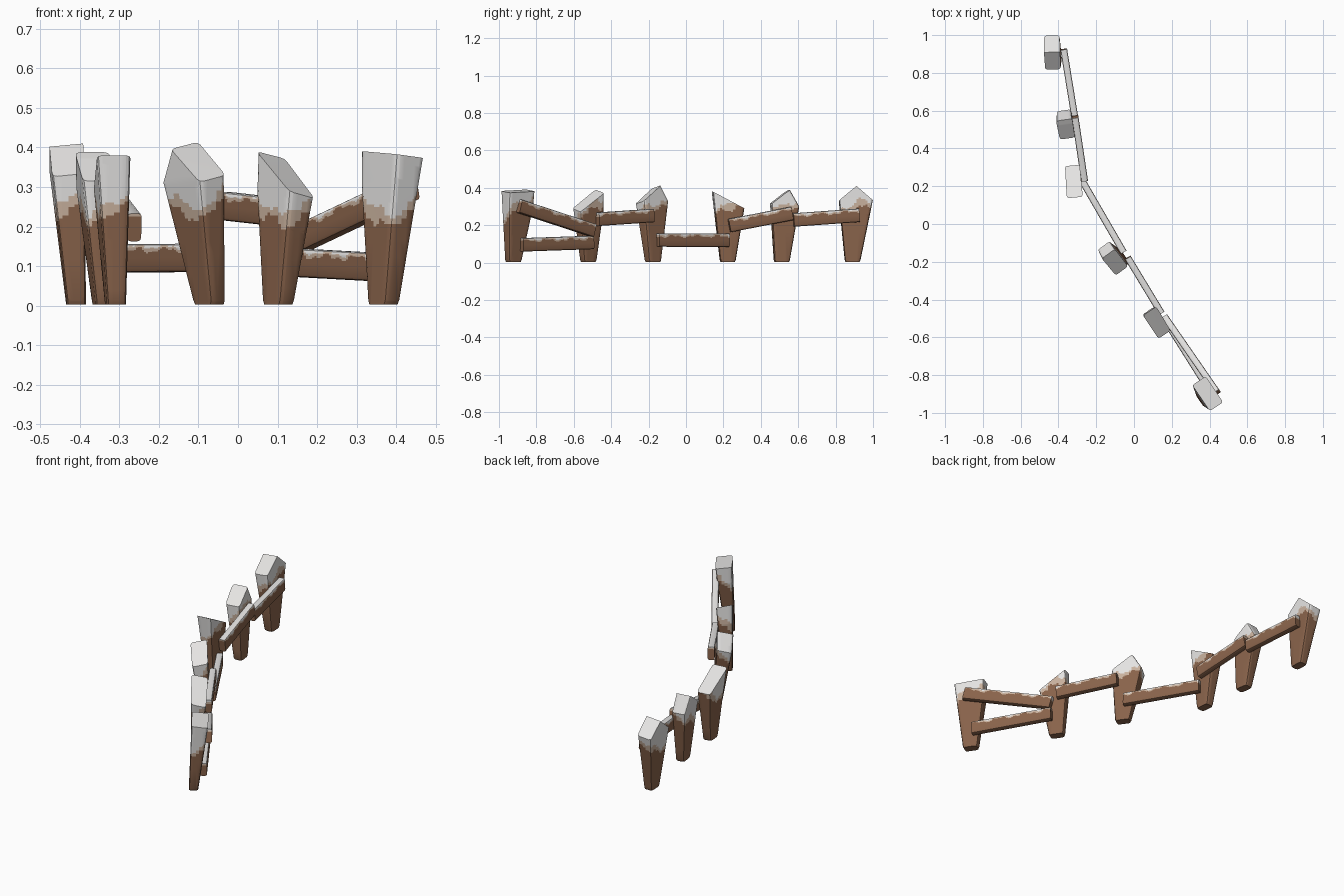
import bpy, bmesh, math
from mathutils import Matrix, Vector

if "Cube" in bpy.data.objects:
    bpy.data.objects.remove(bpy.data.objects["Cube"])


def mat(name, rgb):
    m = bpy.data.materials.new(name)
    m.diffuse_color = (*rgb, 1)
    m.use_nodes = True
    m.node_tree.nodes["Principled BSDF"].inputs["Base Color"].default_value = m.diffuse_color
    return m


MATS = [mat("brown_wood", (0.25, 0.125, 0.07)),
        mat("frosted_wood", (0.58, 0.44, 0.34)),
        mat("snow_white", (0.78, 0.77, 0.76))]


def slices(bm, axis, lo, hi, step):
    """Cut the mesh by evenly spaced planes, so the snow line can be painted by face."""
    no = Vector((0, 0, 0))
    no[axis] = 1
    for i in range(int((hi - lo) / step) + 1):
        geom = bm.verts[:] + bm.edges[:] + bm.faces[:]
        bmesh.ops.bisect_plane(bm, geom=geom, plane_co=no * (lo + i * step), plane_no=no)


def finish(bm, name, matrix, rule):
    bm.normal_update()
    for f in bm.faces:
        f.smooth = True
        f.material_index = rule(f.calc_center_median(), f.normal)
    me = bpy.data.meshes.new(name)
    bm.to_mesh(me)
    bm.free()
    for m in MATS:
        me.materials.append(m)
    me.set_sharp_from_angle(angle=math.radians(35))
    ob = bpy.data.objects.new(name, me)
    ob.matrix_world = matrix
    bpy.context.collection.objects.link(ob)


def prism(outline, n_at):
    """Outline in (along, up), given thickness by n_at(z) -> (n min, n max, z tilt)."""
    bm = bmesh.new()
    sides = []
    for k in (0, 1):
        ring = []
        for s, z in outline:
            r = n_at(z)
            ring.append(bm.verts.new((r[k], s, z + r[2] * (2 * k - 1))))
        sides.append(ring)
    n = len(outline)
    bm.faces.new(sides[0])
    bm.faces.new(sides[1][::-1])
    for i in range(n):
        j = (i + 1) % n
        bm.faces.new((sides[0][i], sides[1][i], sides[1][j], sides[0][j]))
    bmesh.ops.recalc_face_normals(bm, faces=bm.faces)
    return bm


# Posts: tapering planks with uneven cut tops; local x = across, y = along the fence
def post(idx, top, tilt, base_s, base_n, slope, tops):
    outline = [(base_s - 0.037, 0.003), (base_s - 0.042, 0.014)] + tops + \
              [(base_s + 0.042, 0.014), (base_s + 0.037, 0.003)]

    def n_at(z):
        t = min(z / 0.33, 1.1)
        h = 0.024 + 0.017 * t
        c = base_n * (1 - t)
        return c - h, c + h, slope if z > 0.25 else 0

    bm = prism(outline, n_at)
    corners = [e for e in bm.edges if len(e.link_faces) == 2
               and any(abs(f.normal.x) > 0.8 for f in e.link_faces)
               and any(abs(f.normal.y) > 0.85 for f in e.link_faces)]
    bmesh.ops.bevel(bm, geom=corners, offset=0.012, segments=2, profile=0.5, affect='EDGES')
    slices(bm, 2, 0.165, 0.375, 0.007)
    slices(bm, 1, -0.084, 0.084, 0.012)
    slices(bm, 0, -0.03, 0.03, 0.015)

    def rule(c, no):
        if no.z > 0.4:
            return 2
        h = 0.252 + 0.3 * c.y + 0.8 * c.x
        h += 0.012 * math.sin(55 * c.y + idx * 2) + 0.006 * math.sin(150 * (c.y + c.x) + idx)
        band = 0.03 + 0.014 * math.sin(40 * c.y + 30 * c.x + idx * 3)
        return 0 if c.z < h else 1 if c.z < h + band else 2

    m = Matrix.Translation((*top, 0)) @ Matrix.Rotation(math.radians(tilt), 4, 'Z')
    finish(bm, f"fence_post_{idx + 1}", m, rule)


POSTS = [
    ((-0.432, 0.91), 2, -0.02, 0.022, 0.004,
     [(-0.092, 0.33), (0.0, 0.406), (0.088, 0.33)]),
    ((-0.365, 0.537), 8, -0.028, 0.021, 0.0,
     [(-0.085, 0.315), (-0.01, 0.372), (0.015, 0.388), (0.065, 0.30)]),
    ((-0.32, 0.225), 5, -0.003, 0.01, 0.0,
     [(-0.085, 0.38), (0.085, 0.29)]),
    ((-0.115, -0.18), 36, -0.022, 0.037, 0.009,
     [(-0.085, 0.321), (0.03, 0.405), (0.08, 0.32)]),
    ((0.122, -0.522), 34, 0.011, -0.017, -0.009,
     [(-0.075, 0.28), (0.073, 0.381), (0.078, 0.28)]),
    ((0.388, -0.90), 34, -0.008, -0.03, -0.005,
     [(-0.083, 0.378), (0.083, 0.386), (0.08, 0.30)]),
]
for i, p in enumerate(POSTS):
    post(i, *p)


# Rails: flat bars joining neighbouring posts, snow lying on the top edge
def rail(idx, p, q, height=0.072, width=0.036):
    p, q = Vector(p), Vector(q)
    d = q - p
    L = d.length
    a, b = L / 2, height / 2
    bm = prism([(-a, -b), (a, -b), (a, b), (-a, b)], lambda z: (-width / 2, width / 2, 0))
    long_edges = [e for e in bm.edges
                  if abs(e.verts[0].co.y - e.verts[1].co.y) > L * 0.9]
    bmesh.ops.bevel(bm, geom=long_edges, offset=0.009, segments=2, profile=0.5, affect='EDGES')
    slices(bm, 2, 0.0, b - 0.003, 0.004)
    slices(bm, 1, -a + 0.01, a - 0.01, 0.01)

    def rule(c, no):
        if no.z > 0.6:
            return 2
        h = b - 0.016 + 0.006 * math.sin(45 * c.y + idx) + 0.004 * math.sin(110 * c.y + 2 * idx)
        return 0 if c.z < h else 1 if c.z < h + 0.009 else 2

    y = d.normalized()
    x = y.cross(Vector((0, 0, 1))).normalized()
    z = x.cross(y)
    m = Matrix((x, y, z)).transposed().to_4x4()
    m.translation = (p + q) / 2
    finish(bm, f"fence_rail_{idx + 1}", m, rule)


RAILS = [
    ((-0.372, 0.925, 0.253), (-0.315, 0.575, 0.228)),
    ((-0.312, 0.567, 0.263), (-0.262, 0.232, 0.198)),
    ((-0.272, 0.225, 0.120), (-0.055, -0.150, 0.121)),
    ((-0.033, -0.178, 0.252), (0.145, -0.472, 0.232)),
    ((0.165, -0.495, 0.172), (0.440, -0.892, 0.302)),
    ((0.160, -0.500, 0.108), (0.398, -0.878, 0.095)),
]
for i, (p, q) in enumerate(RAILS):
    rail(i, p, q)
